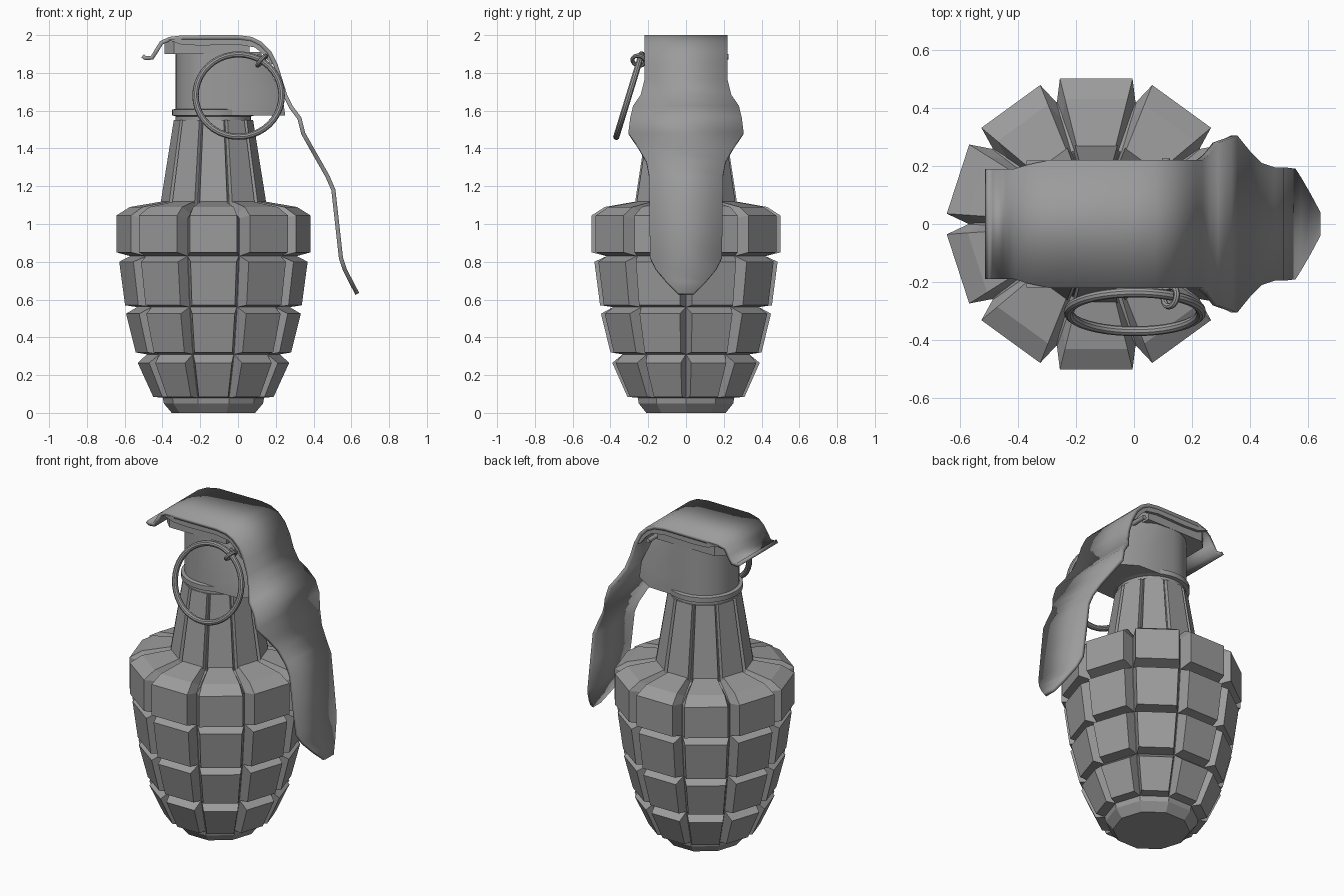
import bpy, bmesh, math
from mathutils import Matrix, Vector

cube = bpy.data.objects.get("Cube")
if cube:
    bpy.data.objects.remove(cube, do_unlink=True)

AXIS = -0.13                       # x of the body axis
SIDES = 10
HALF = math.tan(math.pi / SIDES)   # half side of a decagon per unit apothem

metal = bpy.data.materials.new("grey_metal")
metal.use_nodes = True
GREY = (0.33, 0.33, 0.33, 1)
metal.diffuse_color = GREY
metal.node_tree.nodes["Principled BSDF"].inputs["Base Color"].default_value = GREY


def finish(name, bm, smooth=False):
    bmesh.ops.recalc_face_normals(bm, faces=bm.faces[:])
    mesh = bpy.data.meshes.new(name)
    bm.to_mesh(mesh)
    bm.free()
    obj = bpy.data.objects.new(name, mesh)
    mesh.materials.append(metal)
    bpy.context.collection.objects.link(obj)
    if smooth:
        bpy.ops.object.select_all(action='DESELECT')
        obj.select_set(True)
        bpy.context.view_layer.objects.active = obj
        bpy.ops.object.shade_smooth_by_angle(angle=math.radians(35))
    return obj


def loft(bm, rings):
    """Join closed rings of points and cap both ends."""
    rows = [[bm.verts.new(p) for p in ring] for ring in rings]
    n = len(rows[0])
    for low, high in zip(rows, rows[1:]):
        for i in range(n):
            j = (i + 1) % n
            bm.faces.new((low[i], low[j], high[j], high[i]))
    bm.faces.new(rows[0])
    bm.faces.new(rows[-1])


def circle(radius, z, n, turn=0.0):
    return [(AXIS + radius * math.cos(turn + 2 * math.pi * i / n),
             radius * math.sin(turn + 2 * math.pi * i / n), z) for i in range(n)]


# Core: ten-sided turned shape whose surface forms the grooves
core = [(.21, 0), (.25, .05), (.255, .08), (.335, .31), (.385, .56), (.42, .83),
        (.42, 1.03), (.36, 1.055), (.25, 1.09), (.245, 1.12), (.18, 1.57)]
bm = bmesh.new()
loft(bm, [circle(a / math.cos(math.pi / SIDES), z, SIDES) for a, z in core])
finish("body_core", bm)


# Raised blocks: each station is (inner apothem, inner z, outer apothem, outer z)
def block_row(name, stations, width):
    bm = bmesh.new()
    for k in range(SIDES):
        turn = Matrix.Rotation(math.radians(90 + 36 * k), 3, 'Z')
        rings = []
        for ai, zi, ao, zo in stations:
            wi, wo = ai * HALF * 0.99, ao * width
            ring = [(ai, -wi, zi), (ao, -wo, zo), (ao, wo, zo), (ai, wi, zi)]
            rings.append([turn @ Vector(p) + Vector((AXIS, 0, 0)) for p in ring])
        loft(bm, rings)
    finish(name, bm)


block_row("lower_blocks", [(.255, .08, .31, .085), (.335, .31, .39, .265)], .25)
block_row("lower_middle_blocks", [(.335, .31, .40, .32), (.385, .56, .45, .525)], .25)
block_row("upper_middle_blocks", [(.385, .56, .455, .57), (.42, .83, .485, .80)], .25)
block_row("shoulder_blocks", [(.42, .83, .50, .85), (.42, 1.03, .50, 1.045),
                              (.36, 1.05, .43, 1.09), (.24, 1.08, .26, 1.12)], .25)
block_row("neck_ribs", [(.24, 1.10, .272, 1.10), (.18, 1.55, .203, 1.55)], .27)

# Collar between neck and head
bm = bmesh.new()
loft(bm, [circle(r, z, 32) for r, z in
          ((.20, 1.55), (.20, 1.57), (.22, 1.575), (.22, 1.605), (.20, 1.61))])
finish("collar", bm, True)


# Head: round at the back, narrowing towards the lever
def head_ring(z, reach):
    arc = [(AXIS + .2 * math.cos(t), .2 * math.sin(t), z)
           for t in (math.pi / 2 + math.pi * i / 14 for i in range(15))]
    nose = [(reach - .13, -.19, z), (reach, -.11, z), (reach, .11, z), (reach - .13, .19, z)]
    return arc + nose


bm = bmesh.new()
loft(bm, [head_ring(1.575, .25), head_ring(1.68, .235), head_ring(1.91, .12)])
finish("head", bm, True)

# Cap plate under the lever
bm = bmesh.new()
cap = [(-.39, -.15), (-.34, -.2), (.06, -.2), (.06, .2), (-.34, .2), (-.39, .15)]
loft(bm, [[(x, y, z) for x, y in cap] for z in (1.90, 1.965)])
finish("cap_plate", bm)

# Lever: bent strip given as (x, z, half width)
lever = [(-.505, 1.89, .19), (-.49, 1.878, .19), (-.455, 1.88, .19), (-.43, 1.92, .19),
         (-.405, 1.96, .19), (-.36, 1.98, .205), (-.29, 1.988, .22), (0, 1.989, .22),
         (.07, 1.98, .22), (.12, 1.955, .22), (.165, 1.91, .22), (.20, 1.84, .22),
         (.225, 1.76, .22), (.25, 1.68, .24), (.28, 1.62, .28), (.325, 1.56, .295),
         (.345, 1.48, .305), (.39, 1.40, .25), (.43, 1.33, .21), (.475, 1.25, .195),
         (.505, 1.18, .195), (.525, 1.0, .193), (.545, .82, .19), (.565, .76, .16),
         (.60, .69, .10), (.632, .63, .04)]
bm = bmesh.new()
pairs = [(bm.verts.new((x, -w, z)), bm.verts.new((x, w, z))) for x, z, w in lever]
for (a, b), (c, d) in zip(pairs, pairs[1:]):
    bm.faces.new((a, b, d, c))
obj = finish("lever", bm, True)
thick = obj.modifiers.new("thickness", 'SOLIDIFY')
thick.thickness = .022
thick.offset = 0

# Turned-down lips along both sides of the lever top
lip = [(-.37, 1.975), (-.29, 1.988), (0, 1.989), (.07, 1.98), (.12, 1.955), (.165, 1.91),
       (.20, 1.84), (.17, 1.85), (.13, 1.90), (.09, 1.935), (.0, 1.95), (-.2, 1.945), (-.3, 1.95)]
for side, sign in (("right", -1), ("left", 1)):
    bm = bmesh.new()
    loft(bm, [[(x, sign * y, z) for x, z in lip] for y in (.198, .218)])
    finish(side + "_lever_lip", bm)


# Pull ring, its small loop, and the pin through the head
def torus(name, centre, major, minor, turn, n=40, m=10):
    bm = bmesh.new()
    rows = []
    for i in range(n):
        t = 2 * math.pi * i / n
        out = Vector((math.cos(t), 0, math.sin(t)))
        row = []
        for j in range(m):
            s = 2 * math.pi * j / m
            p = out * (major + minor * math.cos(s)) + Vector((0, minor * math.sin(s), 0))
            row.append(bm.verts.new(turn @ p + Vector(centre)))
        rows.append(row)
    for i in range(n):
        a, b = rows[i], rows[(i + 1) % n]
        for j in range(m):
            k = (j + 1) % m
            bm.faces.new((a[j], b[j], b[k], a[k]))
    finish(name, bm, True)


torus("pull_ring", (.003, -.302, 1.68), .228, .017,
      Matrix.Rotation(math.radians(-17), 3, 'X'))
torus("pin_loop", (.125, -.25, 1.865), .034, .011,
      Matrix.Rotation(math.radians(40), 3, 'Y') @ Matrix.Rotation(math.radians(80), 3, 'Z'), 20, 8)

bm = bmesh.new()
bmesh.ops.create_cone(bm, cap_ends=True, segments=12, radius1=.014, radius2=.014, depth=.45,
                      matrix=Matrix.Translation((.11, 0, 1.885)) @ Matrix.Rotation(math.pi / 2, 4, 'X'))
finish("safety_pin", bm, True)
